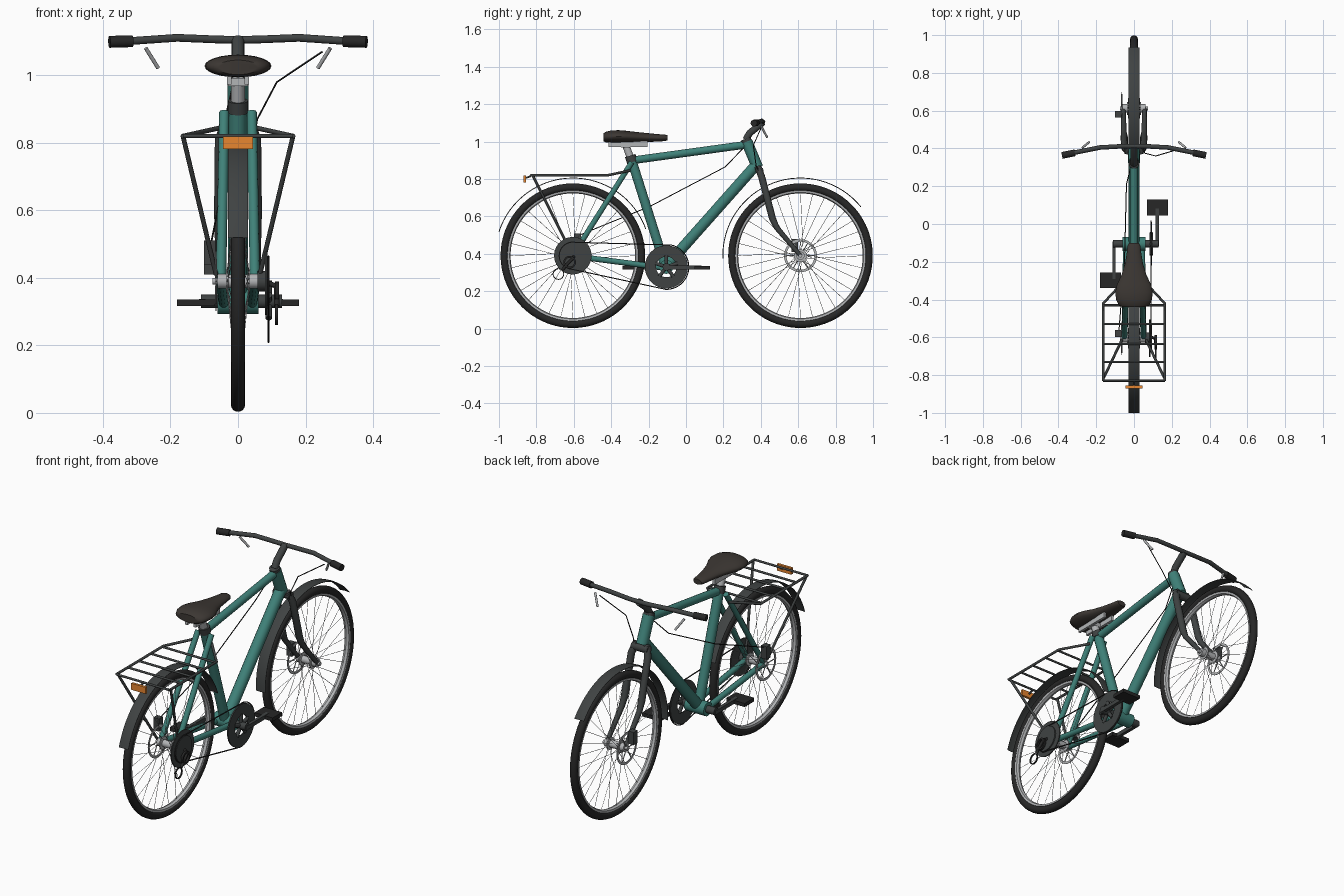
import bpy, math
from mathutils import Vector
from math import sin, cos, pi

if "Cube" in bpy.data.objects:
    bpy.data.objects.remove(bpy.data.objects["Cube"])


def material(name, rgb):
    m = bpy.data.materials.new(name)
    m.diffuse_color = (*rgb, 1)
    m.use_nodes = True
    m.node_tree.nodes["Principled BSDF"].inputs["Base Color"].default_value = m.diffuse_color
    return m


BLACK = material("rubber_black", (0.02, 0.02, 0.02))
DARK = material("dark_metal", (0.05, 0.055, 0.055))
TEAL = material("teal_paint", (0.05, 0.22, 0.19))
SILVER = material("silver", (0.45, 0.46, 0.47))
BROWN = material("seat_cover", (0.045, 0.038, 0.033))
ORANGE = material("orange_lens", (0.8, 0.24, 0.03))


def finish(ob, mat, angle=40):
    ob.data.materials.append(mat)
    bpy.ops.object.select_all(action='DESELECT')
    ob.select_set(True)
    bpy.context.view_layer.objects.active = ob
    bpy.ops.object.shade_smooth_by_angle(angle=math.radians(angle))
    return ob


def mesh(name, verts, faces, mat, angle=40):
    me = bpy.data.meshes.new(name)
    me.from_pydata(verts, [], faces)
    ob = bpy.data.objects.new(name, me)
    bpy.context.collection.objects.link(ob)
    return finish(ob, mat, angle)


def loft(name, rings, mat, loop=False):
    """Skin closed cross-sections; cap the ends unless they loop."""
    n, k = len(rings[0]), len(rings)
    verts = [p for r in rings for p in r]
    faces = []
    for i in range(k if loop else k - 1):
        a, b = i * n, (i + 1) % k * n
        faces += [(a + j, a + (j + 1) % n, b + (j + 1) % n, b + j) for j in range(n)]
    if not loop:
        faces += [tuple(range(n))[::-1], tuple(range((k - 1) * n, k * n))]
    return mesh(name, verts, faces, mat)


def lathe(name, profile, y, z, mat, segs=48):
    """Revolve closed (x, radius) profile round the axle direction."""
    rings = [[(x, y + r * cos(t), z + r * sin(t)) for x, r in profile]
             for t in (2 * pi * i / segs for i in range(segs))]
    return loft(name, rings, mat, True)


def disc(name, x0, x1, r, y, z, mat, inner=0.001, segs=48):
    return lathe(name, [(x0, inner), (x0, r), (x1, r), (x1, inner)], y, z, mat, segs)


def tube(name, paths, r, mat, cyclic=False, sides=3):
    """One object of round tubes along each path; a point may hold a 4th radius scale."""
    cu = bpy.data.curves.new(name, 'CURVE')
    cu.dimensions, cu.bevel_depth, cu.bevel_resolution = '3D', r, sides
    cu.use_fill_caps = True
    for pts in paths:
        s = cu.splines.new('POLY')
        s.points.add(len(pts) - 1)
        for p, q in zip(s.points, pts):
            p.co = (*q[:3], 1)
            p.radius = q[3] if len(q) > 3 else 1
        s.use_cyclic_u = cyclic
    ob = bpy.data.objects.new(name, cu)
    bpy.context.collection.objects.link(ob)
    bpy.ops.object.select_all(action='DESELECT')
    ob.select_set(True)
    bpy.context.view_layer.objects.active = ob
    bpy.ops.object.convert(target='MESH')
    return finish(bpy.context.object, mat)


def box(name, c, size, mat):
    x, y, z = (s / 2 for s in size)
    rings = [[(c[0] + a, c[1] + v, c[2] + b) for a, b in ((-x, -z), (x, -z), (x, z), (-x, z))]
             for v in (-y, y)]
    return loft(name, rings, mat)


def both(pts):
    return [[(s * p[0], *p[1:]) for p in pts] for s in (1, -1)]


REAR, FRONT, AXLE = -0.605, 0.612, 0.39
BB_Y, BB_Z = -0.105, 0.33

# wheels, spokes, hubs, brake discs and mudguards
for side, y, a0, a1, cy, cz in (("rear", REAR, 20, 162, 0.025, 0.475), ("front", FRONT, 39, 182, -0.03, 0.445)):
    lathe(side + "_tyre", [(0.021 * cos(t), 0.366 + 0.021 * sin(t)) for t in
          (2 * pi * i / 14 for i in range(14))], y, AXLE, BLACK, 72)
    lathe(side + "_rim", [(-0.015, 0.349), (0.015, 0.349), (0.013, 0.338), (0, 0.333),
          (-0.013, 0.338)], y, AXLE, SILVER, 72)
    spokes = []
    for i in range(32):
        t = 2 * pi * i / 32
        h = t + (0.5 if i // 2 % 2 else -0.5)
        x = 0.032 if i % 2 else -0.032
        spokes.append([(x, y + 0.03 * cos(h), AXLE + 0.03 * sin(h)),
                       (0, y + 0.337 * cos(t), AXLE + 0.337 * sin(t))])
    tube(side + "_spokes", spokes, 0.0012, SILVER, sides=0)
    lathe(side + "_hub", [(-0.06, 0.001), (-0.06, 0.022), (-0.036, 0.022), (-0.036, 0.034),
          (-0.03, 0.034), (-0.028, 0.02), (0.028, 0.02), (0.03, 0.034), (0.036, 0.034),
          (0.036, 0.022), (0.06, 0.022), (0.06, 0.001)], y, AXLE, SILVER, 24)
    disc(side + "_axle", -0.075, 0.075, 0.01, y, AXLE, SILVER, segs=16)
    disc(side + "_brake_disc", -0.067, -0.064, 0.088, y, AXLE, SILVER, 0.075)
    tube(side + "_disc_arms", [[(-0.065, y + r * cos(t), AXLE + r * sin(t)) for r in (0.015, 0.077)]
         for t in (pi / 3 * i for i in range(6))], 0.003, SILVER, sides=1)
    box(side + "_caliper", (-0.083, y + cy, cz), (0.034, 0.035, 0.07), DARK)
    rings = []
    for i in range(33):
        t = math.radians(a0 + (a1 - a0) * i / 32)
        arch = [(x, 0.4175 - 3 * x * x) for x in (-0.029, -0.018, 0, 0.018, 0.029)]
        arch += [(x, r - 0.002) for x, r in arch[::-1]]
        rings.append([(x, y + r * cos(t), AXLE + r * sin(t)) for x, r in arch])
    loft(side + "_mudguard", rings, DARK)

# frame
tube("seat_tube", [[(0, -0.11, 0.33), (0, -0.292, 0.905)]], 0.026, TEAL, sides=5)
tube("top_tube", [[(0, -0.285, 0.9), (0, 0.335, 0.985)]], 0.021, TEAL, sides=5)
tube("down_tube", [[(0, BB_Y, 0.335), (0, 0.37, 0.87)]], 0.03, TEAL, sides=5)
tube("head_tube", [[(0, 0.325, 1.0), (0, 0.383, 0.86)]], 0.031, TEAL, sides=5)
tube("seat_stays", both([(0.041, -0.29, 0.89), (0.05, -0.6, 0.4)]), 0.015, TEAL)
tube("chain_stays", both([(0.042, -0.115, 0.325), (0.05, -0.6, 0.388)]), 0.016, TEAL)
disc("bottom_bracket", -0.06, 0.06, 0.037, BB_Y, BB_Z, TEAL, segs=24)

# fork, stem and handlebar
tube("fork_legs", both([(0.03, 0.385, 0.865), (0.05, 0.405, 0.81), (0.052, 0.462, 0.59),
     (0.054, 0.485, 0.54, 0.8), (0.056, FRONT, AXLE, 0.6)]), 0.019, DARK)
tube("fork_crown", [[(-0.05, 0.393, 0.845), (0.05, 0.393, 0.845)]], 0.022, DARK)
tube("headset", [[(0, 0.319, 1.015), (0, 0.325, 0.999)]], 0.028, DARK, sides=5)
tube("stem", [[(0, 0.32, 1.01), (0, 0.34, 1.045), (0, 0.412, 1.104)]], 0.019, DARK, sides=5)
bar = [(0, 0.412, 1.105), (0.06, 0.412, 1.106), (0.18, 0.405, 1.111), (0.34, 0.373, 1.1)]
tube("handlebar", [[(-p[0], *p[1:]) for p in bar[:0:-1]] + bar], 0.012, DARK)
tube("grips", both([(0.313, 0.377, 1.101), (0.381, 0.363, 1.099)]), 0.018, BLACK, sides=5)
tube("brake_levers", both([(0.273, 0.404, 1.08), (0.237, 0.434, 1.022)]), 0.006, SILVER)
tube("brake_cables", [
    [(0.25, 0.4, 1.07), (0.115, 0.36, 0.98), (0.057, 0.375, 0.87), (0.045, 0.415, 0.8)],
    [(-0.01, 0.33, 0.99), (-0.04, 0.21, 0.865), (-0.05, -0.19, 0.655), (-0.08, -0.57, 0.5)]],
    0.0027, BLACK, sides=1)

# seat post, rails and saddle
tube("seat_post", [[(0, -0.285, 0.88), (0, -0.325, 0.99)]], 0.02, SILVER, sides=5)
tube("seat_collar", [[(0, -0.287, 0.89), (0, -0.298, 0.925)]], 0.03, DARK, sides=5)
for side, s in (("right", 1), ("left", -1)):
    box(side + "_seat_rail", (s * 0.026, -0.31, 0.987), (0.014, 0.21, 0.03), SILVER)
box("seat_clamp", (0, -0.322, 0.98), (0.06, 0.05, 0.022), SILVER)
sections = [(-0.44, 0.06, 1.045, 1.002), (-0.43, 0.08, 1.052, 0.996), (-0.4, 0.095, 1.06, 0.994),
            (-0.36, 0.099, 1.061, 0.994), (-0.32, 0.09, 1.058, 0.995), (-0.27, 0.066, 1.052, 0.996),
            (-0.21, 0.048, 1.046, 0.998), (-0.15, 0.038, 1.04, 1.0), (-0.112, 0.033, 1.037, 1.003),
            (-0.1, 0.025, 1.034, 1.006)]
loft("saddle", [[(w * cos(t), y, (a + b) / 2 + (a - b) / 2 * sin(t)) for t in
     (2 * pi * i / 24 for i in range(24))] for y, w, a, b in sections], BROWN)

# rear carrier and reflector
RZ = 0.82
tube("rack_rails", both([(0.163, -0.83, RZ), (0.163, -0.42, RZ), (0.05, -0.3, 0.845)]), 0.007, DARK)
tube("rack_bars", [[(-0.163, y, RZ), (0.163, y, RZ)] for y in (-0.43, -0.53, -0.635, -0.73, -0.83)],
     0.006, DARK)
tube("rack_legs", both([(0.163, -0.82, RZ), (0.065, -0.615, 0.41)]), 0.007, DARK)
box("reflector", (0, -0.863, 0.8), (0.088, 0.014, 0.036), ORANGE)
tube("reflector_mount", [[(0, -0.83, RZ - 0.005), (0, -0.86, 0.805)]], 0.005, DARK)

# drivetrain
disc("chainring", 0.087, 0.094, 0.115, BB_Y, BB_Z, DARK, 0.055)
tube("chainring_arms", [[(0.091, BB_Y + r * cos(t), BB_Z + r * sin(t)) for r in (0.01, 0.062)]
     for t in (2 * pi * (i + 0.25) / 5 for i in range(5))], 0.01, DARK)
disc("crank_axle", -0.11, 0.13, 0.02, BB_Y, BB_Z, DARK, segs=20)
lathe("cassette", [(0.058, 0.03), (0.08, 0.03), (0.08, 0.1), (0.086, 0.1), (0.087, 0.07),
      (0.094, 0.07), (0.094, 0.001), (0.058, 0.001)], REAR, AXLE, DARK)
# chain wraps both cogs along their outer tangents
R1, R2 = 0.12, 0.073
d = Vector((BB_Y - REAR, BB_Z - AXLE))
base, off = math.atan2(d.y, d.x), math.acos((R1 - R2) / d.length)
path = []
for y, z, r, s, e in ((BB_Y, BB_Z, R1, base - off, base + off),
                      (REAR, AXLE, R2, base + off, base + 2 * pi - off)):
    path += [(0.09, y + r * cos(t), z + r * sin(t)) for t in (s + (e - s) * i / 20 for i in range(21))]
tube("chain", [path], 0.0032, BLACK, cyclic=True, sides=1)

# derailleur with pulleys
tube("derailleur_body", [[(0.09, -0.6, 0.385), (0.113, -0.605, 0.375), (0.115, -0.635, 0.345),
     (0.115, -0.66, 0.315)]], 0.008, BLACK)
disc("upper_pulley", 0.109, 0.121, 0.034, -0.622, 0.355, BLACK, 0.024, 24)
disc("lower_pulley", 0.11, 0.118, 0.031, -0.682, 0.292, BLACK, 0.026, 24)

# cranks and pedals
for side, s in (("right", 1), ("left", -1)):
    x = 0.124 if s > 0 else -0.106
    box(side + "_crank", (x, BB_Y + s * 0.087, 0.327), (0.018, 0.2, 0.022), DARK)
    tube(side + "_pedal_axle", [[(x, BB_Y + s * 0.19, 0.327), (s * 0.17, BB_Y + s * 0.19, 0.327)]],
         0.007, SILVER)
    box(side + "_pedal", (s * 0.124, BB_Y + s * 0.192, 0.326), (0.112, 0.083, 0.02), BLACK)
